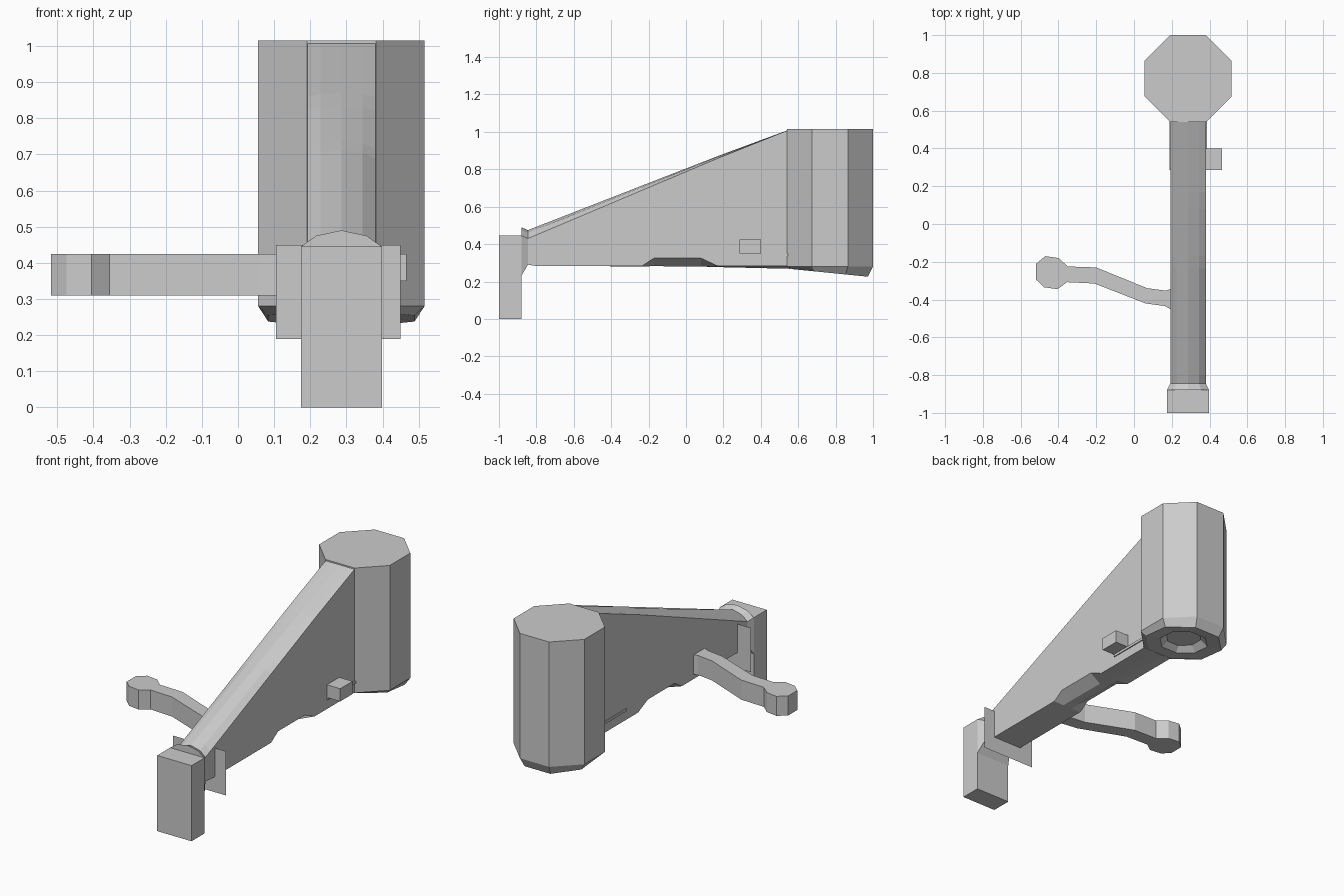
import bpy
import math

if "Cube" in bpy.data.objects:
    bpy.data.objects.remove(bpy.data.objects["Cube"])

CX = 0.286  # centre line of body, column and front block


def make_mesh(name, verts, faces):
    me = bpy.data.meshes.new(name)
    me.from_pydata(verts, [], faces)
    me.update()
    ob = bpy.data.objects.new(name, me)
    bpy.context.collection.objects.link(ob)
    return ob


def loft(name, rings):
    """Skin a list of equal-length closed rings and cap both ends."""
    n = len(rings[0])
    verts = [p for r in rings for p in r]
    faces = [tuple(range(n))[::-1],
             tuple(range((len(rings) - 1) * n, len(rings) * n))]
    for k in range(len(rings) - 1):
        for i in range(n):
            j = (i + 1) % n
            faces.append((k * n + i, k * n + j, (k + 1) * n + j, (k + 1) * n + i))
    return make_mesh(name, verts, faces)


def prism(name, outline, z0, z1):
    return loft(name, [[(x, y, z) for x, y in outline] for z in (z0, z1)])


def box(name, x0, x1, y0, y1, z0, z1):
    return prism(name, [(x0, y0), (x1, y0), (x1, y1), (x0, y1)], z0, z1)


# Octagonal column with a faceted, hollowed underside that dips at the back
def octagon(scale, z, tilt=0.0):
    r = 0.23 / math.cos(math.pi / 8) * scale
    ring = []
    for i in range(8):
        a = math.pi / 8 + i * math.pi / 4
        ring.append((CX + r * math.cos(a), 0.77 + r * math.sin(a),
                     z - tilt * math.sin(a)))
    return ring


loft("column", [octagon(0.4, 0.285), octagon(0.55, 0.25, 0.01),
                octagon(0.88, 0.246, 0.022), octagon(1, 0.28), octagon(1, 1.015)])


# Sloping body: arched top that flattens towards the column, scooped lower edges
def section(y, half, edge, keel, top, arch):
    return [(CX + half * u, y, z) for u, z in (
        (-1, edge), (-0.3, keel), (0.3, keel), (1, edge), (1, top),
        (0.62, top + arch * 0.67), (0, top + arch),
        (-0.62, top + arch * 0.67), (-1, top))]


rings = [section(-0.88, 0.112, 0.23, 0.23, 0.445, 0.045)]
for y, edge, keel in ((-0.845, 0.29, 0.29), (-0.8, 0.283, 0.283),
                      (-0.235, 0.283, 0.281), (-0.17, 0.325, 0.282),
                      (0.08, 0.325, 0.28), (0.17, 0.283, 0.277),
                      (0.56, 0.283, 0.268)):
    t = min(1, (y + 0.845) / 1.385)
    rings.append(section(y, 0.094, edge, keel, 0.43 + 0.585 * t, 0.045 * (1 - t)))
loft("sloping_body", rings)

# Front block and the thin plate behind it
box("front_block", 0.174, 0.398, -1, -0.88, 0, 0.445)
make_mesh("thin_plate", [(0.105, -0.755, 0.19), (0.45, -0.755, 0.19),
                         (0.45, -0.755, 0.45), (0.105, -0.755, 0.45)], [(0, 1, 2, 3)])

# Curved lever with a knob end
prism("lever", [(0.2, -0.34), (0.17, -0.353), (0.07, -0.34), (-0.2, -0.23),
                (-0.35, -0.225), (-0.40, -0.18), (-0.47, -0.17), (-0.518, -0.21),
                (-0.518, -0.295), (-0.475, -0.335), (-0.405, -0.345),
                (-0.355, -0.308), (-0.21, -0.315), (0.06, -0.42), (0.165, -0.435),
                (0.2, -0.455)], 0.31, 0.425)

# Small side knob and the thin bar running through the body
box("side_knob", 0.37, 0.466, 0.285, 0.40, 0.35, 0.425)
box("thin_bar", 0.187, 0.386, 0.285, 0.55, 0.336, 0.351)
